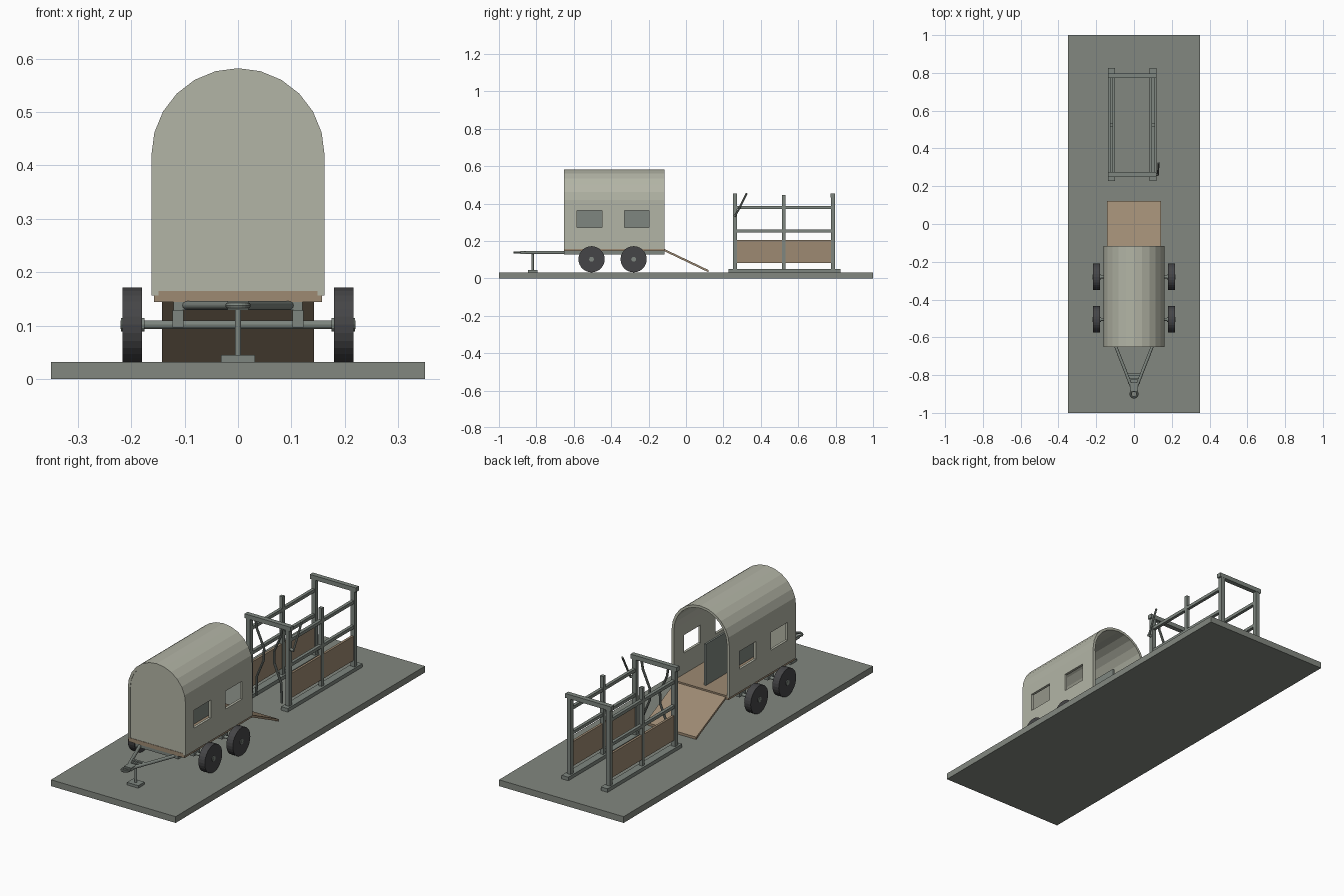
import bpy, bmesh, math
from mathutils import Vector

if "Cube" in bpy.data.objects:
    bpy.data.objects.remove(bpy.data.objects["Cube"], do_unlink=True)


def material(name, rgb):
    m = bpy.data.materials.new(name)
    m.use_nodes = True
    m.diffuse_color = (*rgb, 1)
    m.node_tree.nodes["Principled BSDF"].inputs["Base Color"].default_value = (*rgb, 1)
    return m


GROUND = material("grey green ground", (0.225, 0.245, 0.215))
STEEL = material("dull steel", (0.21, 0.24, 0.215))
SHELL = material("pale sage", (0.45, 0.46, 0.38))
WOOD = material("brown wood", (0.34, 0.255, 0.17))
RUBBER = material("black rubber", (0.06, 0.06, 0.063))


def finish(name, bm, mat):
    mesh = bpy.data.meshes.new(name)
    bm.to_mesh(mesh)
    bm.free()
    mesh.materials.append(mat)
    ob = bpy.data.objects.new(name, mesh)
    bpy.context.collection.objects.link(ob)
    return ob


def box(name, x, y, z, mat):
    """Box from (min, max) pairs."""
    bm = bmesh.new()
    bmesh.ops.create_cube(bm, size=1)
    for v in bm.verts:
        v.co = [r[0] + (c + 0.5) * (r[1] - r[0]) for c, r in zip(v.co, (x, y, z))]
    return finish(name, bm, mat)


def rod(name, a, b, radius, mat, sides=12):
    """Straight cylinder between two points."""
    a, b = Vector(a), Vector(b)
    bm = bmesh.new()
    bmesh.ops.create_cone(bm, cap_ends=True, segments=sides, radius1=radius,
                          radius2=radius, depth=(b - a).length)
    turn = (b - a).to_track_quat("Z", "Y")
    for v in bm.verts:
        v.co = turn @ v.co + (a + b) / 2
    return finish(name, bm, mat)


def arch(radius, low, sills=()):
    """Wall and barrel roof outline, from the -x foot over to the +x foot."""
    side = [(radius, z) for z in (low, *sills)]
    roof = [(-radius * math.cos(math.pi * i / 12), 0.42 + radius * math.sin(math.pi * i / 12))
            for i in range(13)]
    return [(-x, z) for x, z in side] + roof + side[::-1]


# Ground slab
box("ground_slab", (-0.35, 0.35), (-1, 1), (0, 0.032), GROUND)

# Trailer shell: extruded outline with two window openings in each wall
FRONT, REAR = -0.652, -0.116
outline = arch(0.162, 0.157, (0.272, 0.363))
stations = (FRONT, -0.583, -0.449, -0.33, -0.198, REAR)
bm = bmesh.new()
grid = [[bm.verts.new((x, y, z)) for y in stations] for x, z in outline]
for i in range(len(outline) - 1):
    for j in range(len(stations) - 1):
        if i in (1, len(outline) - 3) and j in (1, 3):
            continue
        bm.faces.new((grid[i][j], grid[i + 1][j], grid[i + 1][j + 1], grid[i][j + 1]))
shell = finish("trailer_shell", bm, SHELL)
thick = shell.modifiers.new("thickness", "SOLIDIFY")
thick.thickness = 0.013
thick.offset = -1

# Closed front wall
bm = bmesh.new()
wall = bm.faces.new([bm.verts.new((x, FRONT + 0.002, z)) for x, z in arch(0.149, 0.165)])
back = bmesh.ops.extrude_face_region(bm, geom=[wall])["geom"]
bmesh.ops.translate(bm, vec=(0, 0.012, 0),
                    verts=[g for g in back if isinstance(g, bmesh.types.BMVert)])
bmesh.ops.recalc_face_normals(bm, faces=bm.faces)
finish("front_wall", bm, SHELL)

# Floor, centre partition and loading ramp
box("trailer_floor", (-0.157, 0.157), (FRONT, REAR), (0.145, 0.165), WOOD)
box("centre_partition", (-0.005, 0.005), (-0.63, -0.153), (0.165, 0.374), STEEL)
ramp = box("loading_ramp", (-0.142, 0.142), (REAR, 0.121), (0.145, 0.157), WOOD)
for v in ramp.data.vertices:
    if v.co.y > 0:
        v.co.z -= 0.113

# Chassis rails, axles, hangers and wheels
for s, side in ((-1, "right"), (1, "left")):
    box(f"chassis_rail_{side}", sorted((s * 0.104, s * 0.121)), (FRONT, REAR), (0.128, 0.146), STEEL)
for y, place in ((-0.505, "front"), (-0.28, "rear")):
    rod(f"{place}_axle", (-0.22, y, 0.102), (0.22, y, 0.102), 0.008, STEEL)
    for s, side in ((-1, "right"), (1, "left")):
        box(f"{place}_hanger_{side}", sorted((s * 0.102, s * 0.123)),
            (y - 0.025, y + 0.025), (0.097, 0.13), STEEL)
        rod(f"{place}_wheel_{side}", (s * 0.18, y, 0.102), (s * 0.216, y, 0.102), 0.07, RUBBER, 28)
        rod(f"{place}_hub_{side}", (s * 0.175, y, 0.102), (s * 0.219, y, 0.102), 0.013, STEEL)

# Drawbar, hitch ring and jack stand
for s, side in ((-1, "right"), (1, "left")):
    rod(f"drawbar_{side}", (s * 0.1, -0.64, 0.138), (s * 0.014, -0.86, 0.138), 0.008, STEEL)
box("front_cross_member", (-0.104, 0.104), (FRONT, -0.635), (0.13, 0.146), STEEL)
for y, w in ((-0.797, 0.04), (-0.82, 0.032)):
    box("drawbar_brace", (-w, w), (y - 0.006, y + 0.006), (0.131, 0.144), STEEL)
box("hitch_block", (-0.02, 0.02), (-0.885, -0.84), (0.13, 0.146), STEEL)
bpy.ops.mesh.primitive_torus_add(location=(0, -0.9, 0.138), major_radius=0.018, minor_radius=0.006,
                                 major_segments=20, minor_segments=8)
ring = bpy.context.object
ring.name = "hitch_ring"
ring.data.materials.append(STEEL)
rod("jack_leg", (0, -0.82, 0.04), (0, -0.82, 0.135), 0.006, STEEL)
box("jack_foot", (-0.032, 0.032), (-0.845, -0.795), (0.032, 0.045), STEEL)

# Cattle chute: skids, posts, rails and wooden side panels
MID = -0.009
POSTS = (0.262, 0.523, 0.785)
HALF = 0.011
for s, side in ((-1, "right"), (1, "left")):
    x = MID + s * 0.11
    box(f"chute_skid_{side}", (x - 0.019, x + 0.019), (0.228, 0.826), (0.032, 0.05), STEEL)
    for y in POSTS:
        w = HALF if y != POSTS[1] else 0.009
        box(f"chute_post_{side}", (x - w, x + w), (y - w, y + w), (0.05, 0.446), STEEL)
    for z in (0.252, 0.378):
        box(f"chute_rail_{side}", (x - 0.008, x + 0.008), (POSTS[0], POSTS[2]),
            (z - 0.008, z + 0.008), STEEL)
    box(f"chute_panel_{side}", (x - 0.006, x + 0.006), (POSTS[0], POSTS[2]), (0.082, 0.206), WOOD)

    # Bent neck bars of the head gate
    path = [(0.075, 0.435), (0.068, 0.39), (0.028, 0.3), (0.03, 0.24), (0.068, 0.15), (0.072, 0.05)]
    points = [(MID + s * px, POSTS[0], pz) for px, pz in path]
    for a, b in zip(points, points[1:]):
        rod(f"neck_bar_{side}", a, b, 0.006, STEEL, 8)

for y, place in ((POSTS[0], "front"), (POSTS[2], "rear")):
    box(f"chute_{place}_header", (MID - 0.129, MID + 0.129), (y - 0.012, y + 0.012),
        (0.432, 0.454), STEEL)

# Gate lever
rod("lever_pivot", (0.1, 0.262, 0.335), (0.13, 0.262, 0.335), 0.007, STEEL)
rod("gate_lever", (0.127, 0.262, 0.33), (0.13, 0.325, 0.455), 0.005, STEEL, 8)
